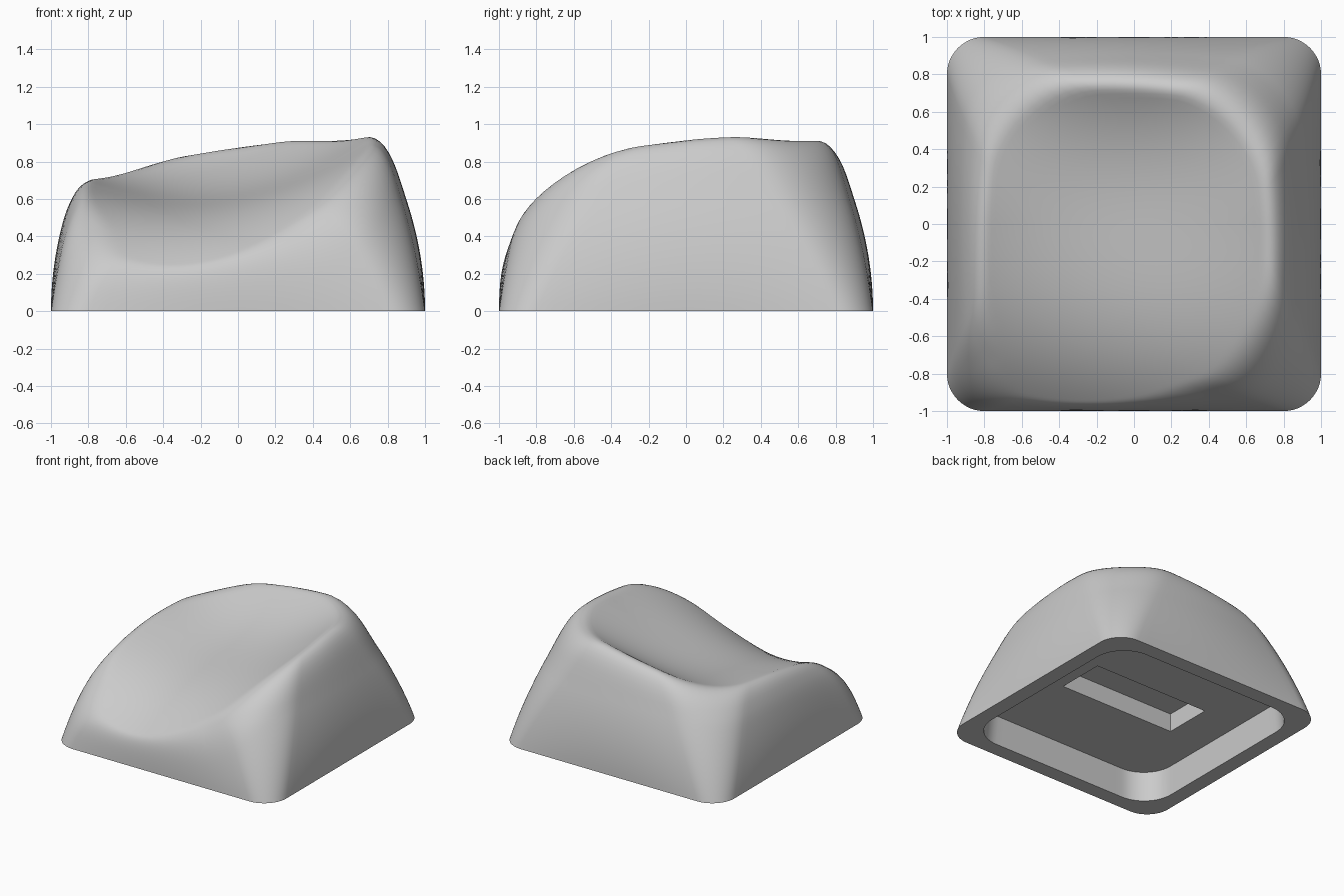
import bpy
import bmesh
import math

if "Cube" in bpy.data.objects:
    bpy.data.objects.remove(bpy.data.objects["Cube"], do_unlink=True)

EDGE_STEPS, ARC_STEPS = 20, 12


def outline(hx, hy, r):
    """Plan points of a rounded rectangle, counter-clockwise, always the same count."""
    points = []
    for q in range(4):
        a = q * math.pi / 2
        c, s = round(math.cos(a)), round(math.sin(a))
        u, v = (hx, hy) if q % 2 == 0 else (hy, hx)
        local = [(u, (v - r) * (2 * i / EDGE_STEPS - 1)) for i in range(EDGE_STEPS)]
        for i in range(ARC_STEPS):
            t = i / ARC_STEPS * math.pi / 2
            local.append((u - r + r * math.cos(t), v - r + r * math.sin(t)))
        points += [(c * x - s * y, s * x + c * y) for x, y in local]
    return points


def bowed(points, half, bow):
    """Pull the corners in so that each side bulges in its middle."""
    return [(x * (1 - bow * (y / half)**2), y * (1 - bow * (x / half)**2)) for x, y in points]


def dish(x, y):
    """Scooped, tilted top surface."""
    spine = 0.62 + 0.15 * y + 0.075 * y**2 + 0.286 * y**3
    tilt = 0.185 + 0.1 * min(y, 0)**2
    scoop = 0.33 - 0.5 * max(y, 0)**2
    return spine + tilt * x + scoop * x * x


def skin(x, y, wall):
    """Blend the bulging side wall into the dish with a soft rim."""
    top = dish(x, y)
    k = min(0.28, 0.6 * top)
    blend = max(k - abs(top - wall), 0)
    return min(top, wall) - blend * blend / (4 * k)


def add_ring(bm, points):
    return [bm.verts.new(p) for p in points]


def flat_ring(bm, hx, hy, r, z):
    return add_ring(bm, [(x, y, z) for x, y in outline(hx, hy, r)])


bm = bmesh.new()

# Underside: slot, cavity ceiling, cavity wall
rings = [
    flat_ring(bm, 0.525, 0.2, 0, 0.385),
    flat_ring(bm, 0.525, 0.2, 0, 0.235),
    flat_ring(bm, 0.86, 0.86, 0.26, 0.235),
    flat_ring(bm, 0.875, 0.875, 0.26, 0),
]

# Outer skin: tapered wall rising into the dished top
insets = [0.28 * (0.04 * i)**2 for i in range(28)]
last = insets[-1]
insets += [last + (0.97 - last) * i / 22 for i in range(1, 23)]
for d in insets:
    lift = math.sqrt(d / 0.28)
    wall = lift * (1 + 0.5 * max(d - 0.1, 0))
    half, rise = 1 - d, min(lift, 1)
    plan = outline(half, half, min(0.2 + 0.28 * rise, half))
    plan = bowed(plan, half, 0.2 * rise * (1 - 0.5 * rise))
    rings.append(add_ring(bm, [(x, y, skin(x, y, wall) if d else 0) for x, y in plan]))

for a, b in zip(rings, rings[1:]):
    for i in range(len(a)):
        j = (i + 1) % len(a)
        bm.faces.new((a[i], a[j], b[j], b[i]))

# Close the slot floor and the middle of the dish
bm.faces.new(rings[0])
centre = bm.verts.new((0, 0, dish(0, 0)))
for i, v in enumerate(rings[-1]):
    bm.faces.new((v, rings[-1][(i + 1) % len(rings[-1])], centre))

bmesh.ops.remove_doubles(bm, verts=bm.verts, dist=0.0001)
bmesh.ops.recalc_face_normals(bm, faces=bm.faces)
mesh = bpy.data.meshes.new("key_cap")
bm.to_mesh(mesh)
bm.free()
cap = bpy.data.objects.new("key_cap", mesh)
bpy.context.collection.objects.link(cap)

# Single matte grey
grey = bpy.data.materials.new("light_grey")
grey.use_nodes = True
colour = (0.6, 0.6, 0.6, 1)
grey.diffuse_color = colour
grey.node_tree.nodes["Principled BSDF"].inputs["Base Color"].default_value = colour
mesh.materials.append(grey)

bpy.ops.object.select_all(action="DESELECT")
cap.select_set(True)
bpy.context.view_layer.objects.active = cap
bpy.ops.object.shade_smooth_by_angle(angle=math.radians(40))
